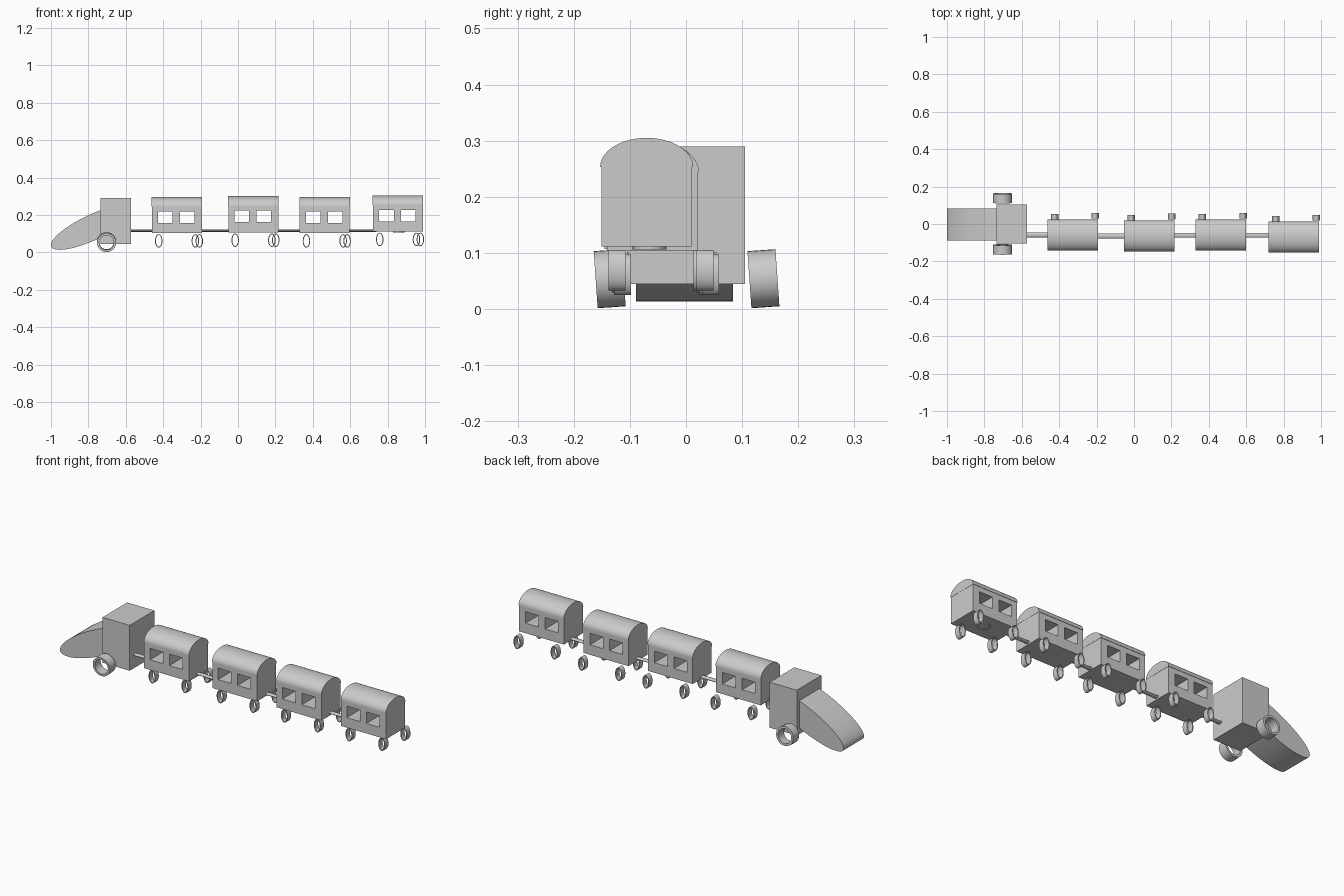
import bpy, bmesh, math
from math import sin, cos, pi, radians
from mathutils import Matrix, Vector

if "Cube" in bpy.data.objects:
    bpy.data.objects.remove(bpy.data.objects["Cube"])


def finish(name, bm, smooth=True):
    bmesh.ops.recalc_face_normals(bm, faces=bm.faces)
    me = bpy.data.meshes.new(name)
    bm.to_mesh(me)
    bm.free()
    ob = bpy.data.objects.new(name, me)
    bpy.context.collection.objects.link(ob)
    bpy.ops.object.select_all(action='DESELECT')
    ob.select_set(True)
    bpy.context.view_layer.objects.active = ob
    if smooth:
        bpy.ops.object.shade_smooth_by_angle(angle=radians(35))
    return ob


def add_box(bm, x0, x1, y0, y1, z0, z1):
    m = Matrix.Translation(((x0 + x1) / 2, (y0 + y1) / 2, (z0 + z1) / 2))
    bmesh.ops.create_cube(bm, size=1, matrix=m @ Matrix.Diagonal((x1 - x0, y1 - y0, z1 - z0, 1)))


def prism(name, points, direction):
    """Extrude a closed planar profile along a vector."""
    bm = bmesh.new()
    face = bm.faces.new([bm.verts.new(p) for p in points])
    out = bmesh.ops.extrude_face_region(bm, geom=[face], use_keep_orig=True)
    verts = [g for g in out['geom'] if isinstance(g, bmesh.types.BMVert)]
    bmesh.ops.translate(bm, verts=verts, vec=Vector(direction))
    return finish(name, bm)


def ring(name, center, rx, rz, thick, width, tilt=0.0, n=32):
    """Open tube with its axis along y."""
    bm = bmesh.new()
    section = [(0, -.5), (0, .5), (thick, .5), (thick, -.5)]
    loops = [[bm.verts.new(((rx - t) * cos(2 * pi * i / n), w * width, (rz - t) * sin(2 * pi * i / n)))
              for t, w in section] for i in range(n)]
    for i in range(n):
        a, b = loops[i], loops[(i + 1) % n]
        for j in range(4):
            k = (j + 1) % 4
            bm.faces.new((a[j], a[k], b[k], b[j]))
    bm.transform(Matrix.Translation(center) @ Matrix.Rotation(tilt, 4, 'X'))
    return finish(name, bm)


# Engine cab
bm = bmesh.new()
add_box(bm, -.735, -.573, -.105, .105, .045, .29)
finish("engine_cab", bm, False)

# Engine nose: tilted ellipse, ending inside the cab
t = radians(25)
nose = []
for i in range(64):
    u, v = .25 * cos(2 * pi * i / 64), .068 * sin(2 * pi * i / 64)
    x, z = -.772 + u * cos(t) - v * sin(t), .136 + u * sin(t) + v * cos(t)
    if x < -.70:
        nose.append((i if i > 10 else i + 64, (x, -.089, z)))
prism("engine_nose", [p for _, p in sorted(nose)], (0, .173, 0))

# Engine wheels
for side, y in (("left", -.136), ("right", .138)):
    ring("engine_wheel_" + side, (-.703, y, .054), .051, .051, .012, .05, radians(4))

# Carriages: centre x, centre y, floor z
cars = [(-.327, -.06, .103), (.082, -.064, .107), (.463, -.06, .103), (.855, -.07, .111)]
for n, (cx, cy, cz) in enumerate(cars, 1):
    # Body with two window tunnels
    bm = bmesh.new()
    add_box(bm, cx - .134, cx + .134, cy - .081, cy + .081, cz, cz + .144)
    body = finish(f"carriage_body_{n}", bm, False)
    bm = bmesh.new()
    for a, b in ((-.10, -.022), (.017, .095)):
        add_box(bm, cx + a, cx + b, cy - .2, cy + .2, cz + .054, cz + .116)
    cutter = finish("window_cutter", bm, False)
    cutter.hide_render = True
    mod = body.modifiers.new("windows", 'BOOLEAN')
    mod.operation, mod.solver, mod.object = 'DIFFERENCE', 'EXACT', cutter
    bpy.context.view_layer.objects.active = body
    bpy.ops.object.modifier_apply(modifier=mod.name)
    bpy.data.objects.remove(cutter)

    # Arched roof
    arch = [(cx - .135, cy + .083 * cos(pi * i / 24), cz + .142 + .052 * sin(pi * i / 24)) for i in range(25)]
    prism(f"carriage_roof_{n}", arch, (.27, 0, 0))

    # Oval wheels
    for k, (dx, dy) in enumerate(((-.097, -.053), (.099, -.053), (-.097, .098), (.12, .104)), 1):
        ring(f"carriage_{n}_wheel_{k}", (cx + dx, cy + dy, cz - .042), .020, .036, .005, .03)

# Coupling rods
for n, (x0, x1, y) in enumerate(((-.58, -.44, -.058), (-.21, -.03, -.064), (.2, .35, -.06), (.58, .74, -.06)), 1):
    oval = [(x0, y + .013 * cos(pi * i / 8), .116 + .006 * sin(pi * i / 8)) for i in range(16)]
    prism(f"coupling_rod_{n}", oval, (x1 - x0, 0, 0))

# Coupling plate under the last carriage
plate = [(.86 + .03 * cos(pi * i / 16), -.065 + .03 * sin(pi * i / 16), .106) for i in range(32)]
prism("coupling_plate", plate, (0, 0, .008))
